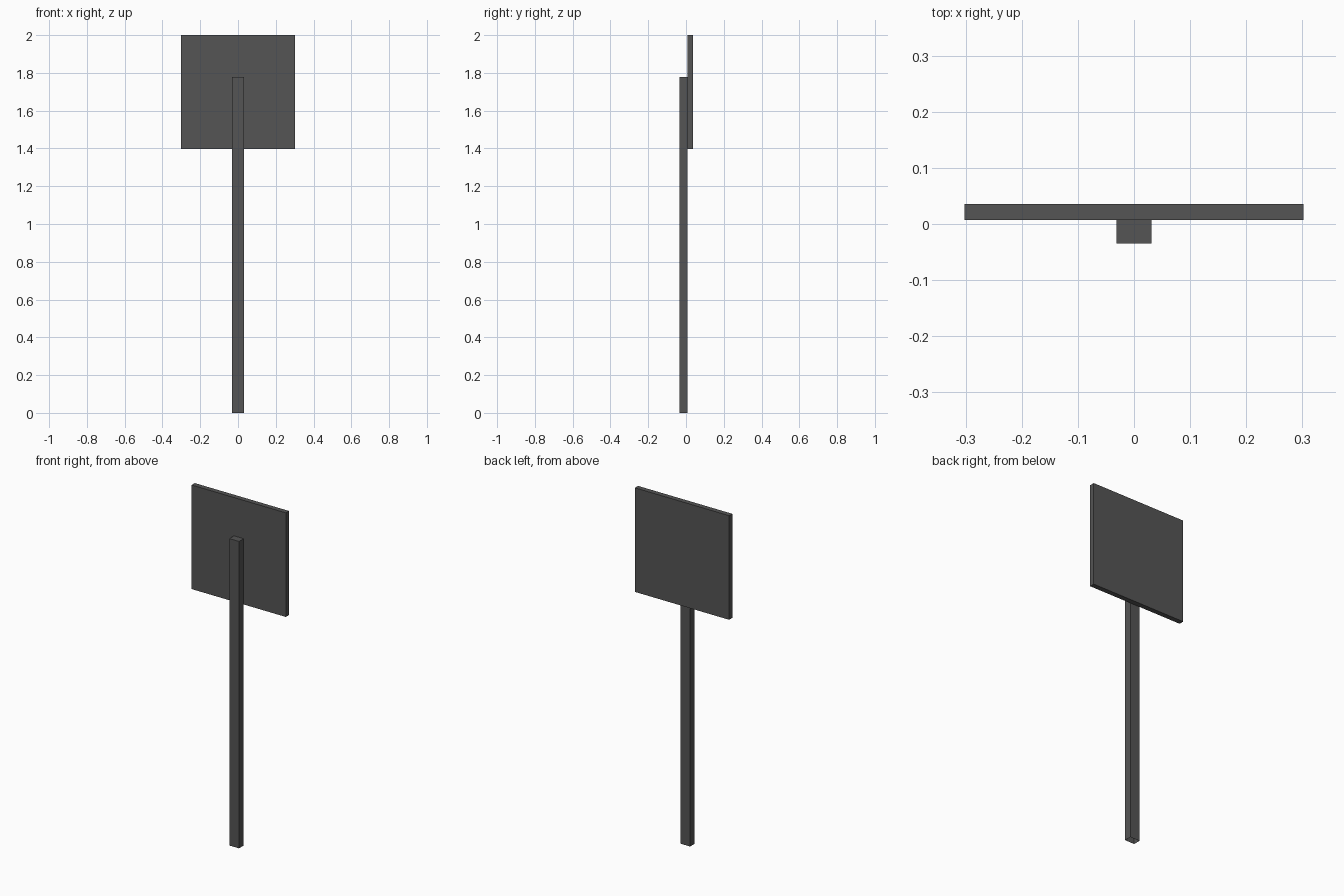
import bpy, bmesh
from mathutils import Vector

if "Cube" in bpy.data.objects:
    bpy.data.objects.remove(bpy.data.objects["Cube"])

dark = bpy.data.materials.new("dark_grey")
dark.diffuse_color = (0.09, 0.09, 0.09, 1)
dark.use_nodes = True
dark.node_tree.nodes["Principled BSDF"].inputs["Base Color"].default_value = dark.diffuse_color


def box(name, lo, hi, open_bottom=False):
    """Axis-aligned box between two corners, optionally open underneath."""
    lo, hi = Vector(lo), Vector(hi)
    bm = bmesh.new()
    bmesh.ops.create_cube(bm, size=1)
    bmesh.ops.scale(bm, vec=hi - lo, verts=bm.verts)
    if open_bottom:
        bm.normal_update()
        under = [f for f in bm.faces if f.normal.z < -0.5]
        bmesh.ops.delete(bm, geom=under, context='FACES_ONLY')
    mesh = bpy.data.meshes.new(name)
    bm.to_mesh(mesh)
    bm.free()
    mesh.materials.append(dark)
    obj = bpy.data.objects.new(name, mesh)
    obj.location = (lo + hi) / 2
    bpy.context.collection.objects.link(obj)
    return obj


# Square board on the back of the post
box("sign_board", (-0.302, 0.007, 1.397), (0.302, 0.036, 2.0))

# Upright post, open at the foot
box("post", (-0.031, -0.035, 0.0), (0.031, 0.007, 1.778), open_bottom=True)
